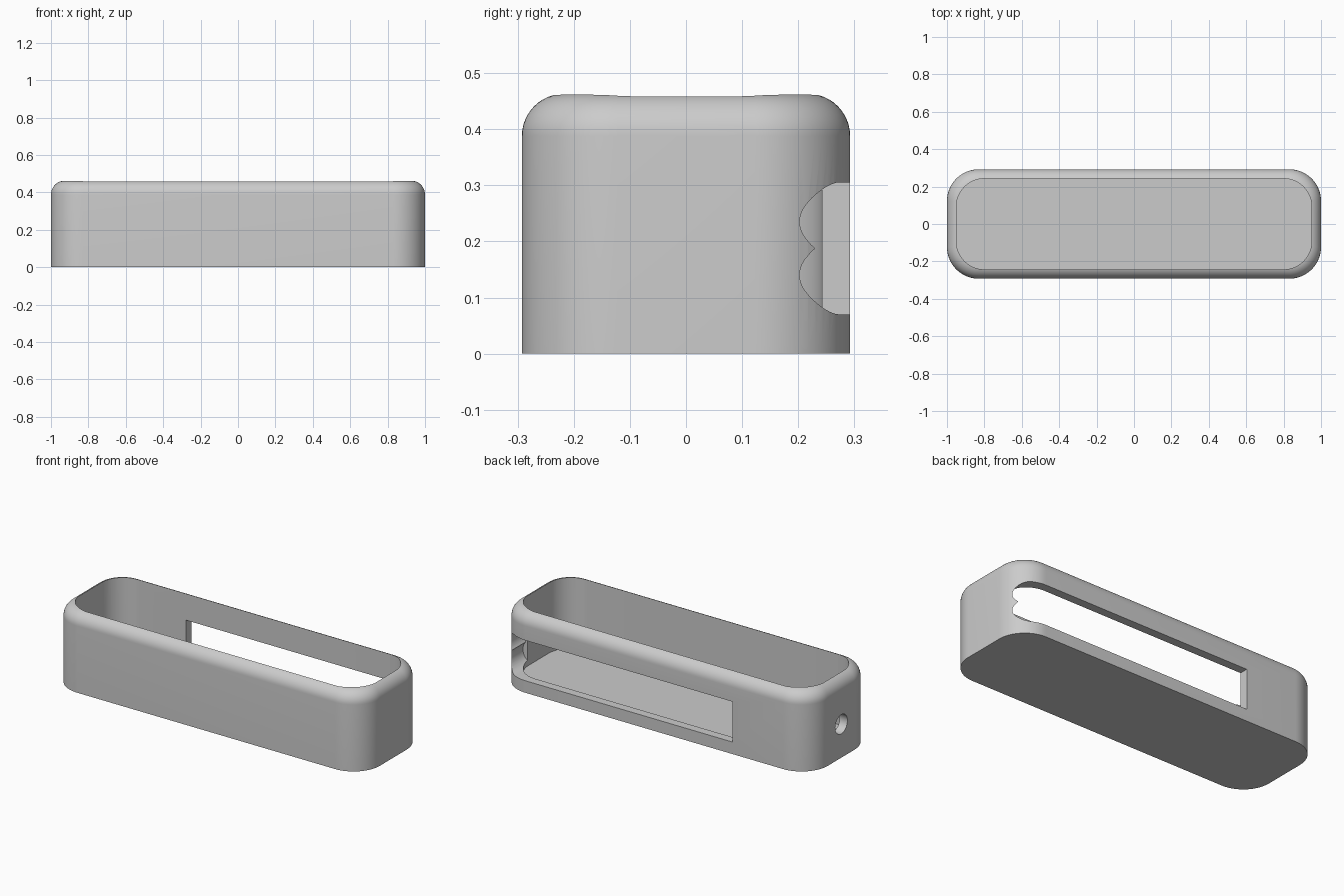
import bpy, bmesh, math

if "Cube" in bpy.data.objects:
    bpy.data.objects.remove(bpy.data.objects["Cube"])

HX, HY, H = 1.0, 0.2925, 0.463      # half length, half depth, height
WALL, R, FILLET = 0.05, 0.17, 0.075  # wall, plan corner radius, rim fillet

grey = bpy.data.materials.new("light_grey")
grey.diffuse_color = (0.6, 0.6, 0.6, 1)
grey.use_nodes = True
grey.node_tree.nodes["Principled BSDF"].inputs["Base Color"].default_value = grey.diffuse_color


def rounded_rect(hx, hy, r, n=16):
    pts = []
    for k, (sx, sy) in enumerate([(1, 1), (-1, 1), (-1, -1), (1, -1)]):
        for i in range(n + 1):
            a = math.pi / 2 * (k + i / n)
            pts.append((sx * (hx - r) + r * math.cos(a),
                        sy * (hy - r) + r * math.sin(a)))
    return pts


def loft(name, rings):
    """Skin matching closed rings of 3D points and cap both ends."""
    bm = bmesh.new()
    loops = [[bm.verts.new(p) for p in ring] for ring in rings]
    n = len(loops[0])
    for a, b in zip(loops, loops[1:]):
        for i in range(n):
            j = (i + 1) % n
            bm.faces.new((a[i], a[j], b[j], b[i]))
    bm.faces.new(loops[0][::-1])
    bm.faces.new(loops[-1])
    bmesh.ops.recalc_face_normals(bm, faces=bm.faces)
    mesh = bpy.data.meshes.new(name)
    bm.to_mesh(mesh)
    bm.free()
    mesh.materials.append(grey)
    ob = bpy.data.objects.new(name, mesh)
    bpy.context.collection.objects.link(ob)
    return ob


# outer body with a rounded upper edge
sections = [(0, 0), (0, H - FILLET)]
for i in range(1, 13):
    a = math.pi / 2 * i / 12
    sections.append((FILLET * (1 - math.cos(a)), H - FILLET + FILLET * math.sin(a)))
tray = loft("tray", [[(x, y, z) for x, y in rounded_rect(HX - d, HY - d, R - d)]
                     for d, z in sections])

# open cavity
inner = rounded_rect(HX - WALL, HY - WALL, 0.15)
cavity = loft("cavity_cutter", [[(x, y, z) for x, y in inner] for z in (WALL, 0.7)])

# rear slot ending in two round lobes that break through the corner
LR, LX, LOW, HIGH = 0.07, 0.91, 0.14, 0.235
cusp = math.asin((HIGH - LOW) / 2 / LR)
profile = [(-0.505, LOW - LR)]
for zc, a0, a1 in ((LOW, -math.pi / 2, cusp), (HIGH, -cusp, math.pi / 2)):
    for i in range(21 if zc == LOW else 20):
        t = i / 20 if zc == LOW else (i + 1) / 20   # share the cusp point
        a = a0 + (a1 - a0) * t
        profile.append((LX + LR * math.cos(a), zc + LR * math.sin(a)))
profile.append((-0.505, HIGH + LR))
slot = loft("slot_cutter", [[(x, y, z) for x, z in profile] for y in (0.1, 0.4)])

# round cable hole in the left end
circle = [(0.056 * math.cos(i * math.pi / 16), 0.195 + 0.056 * math.sin(i * math.pi / 16))
          for i in range(32)]
hole = loft("hole_cutter", [[(x, y, z) for y, z in circle] for x in (-1.1, -0.85)])

bpy.context.view_layer.objects.active = tray
for cutter in (cavity, slot, hole):
    mod = tray.modifiers.new(cutter.name, 'BOOLEAN')
    mod.operation = 'DIFFERENCE'
    mod.solver = 'EXACT'
    mod.object = cutter
    bpy.ops.object.modifier_apply(modifier=mod.name)
    bpy.data.objects.remove(cutter)

tray.select_set(True)
bpy.ops.object.shade_smooth_by_angle(angle=math.radians(30))
